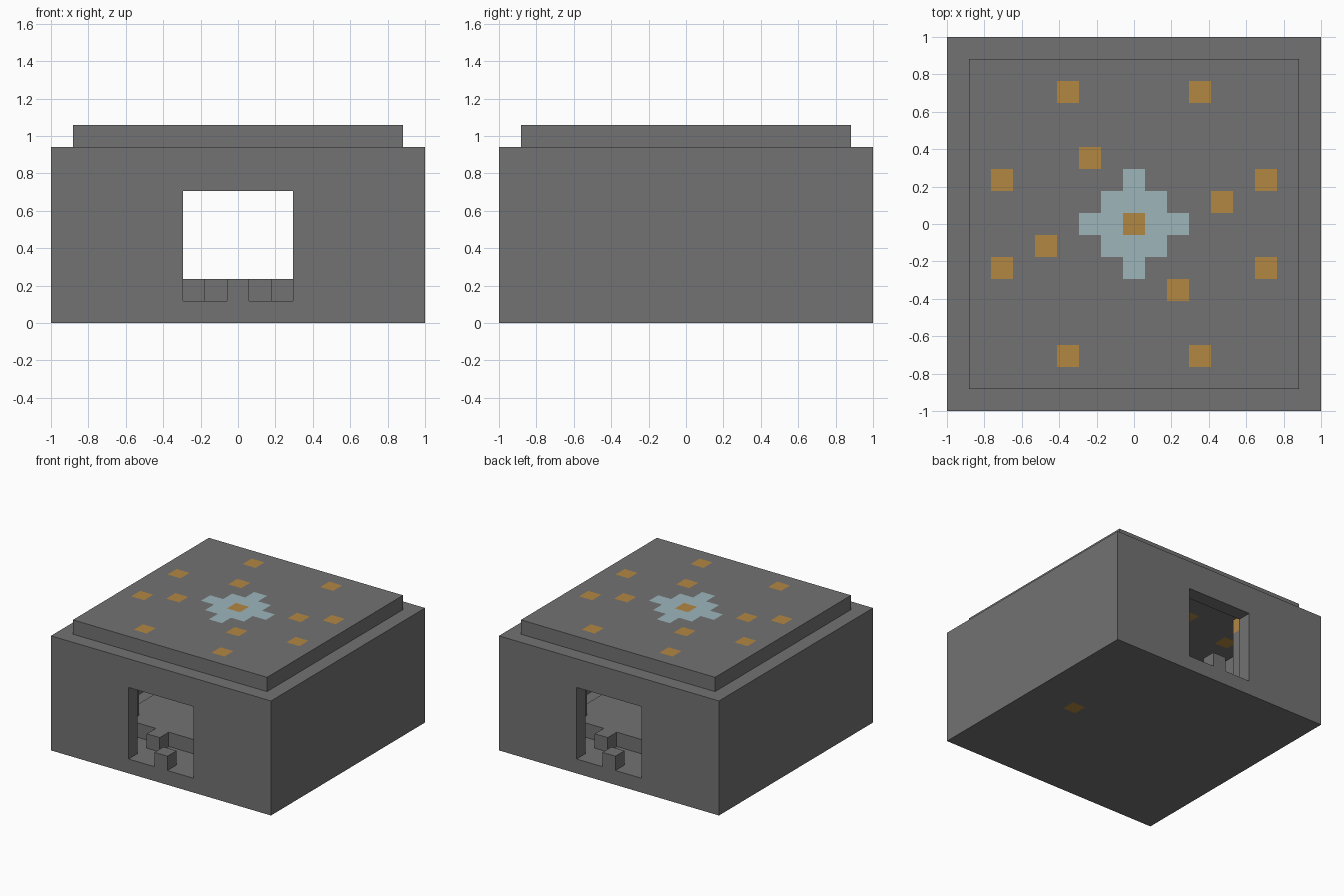
import bpy
import bmesh

cube = bpy.data.objects.get("Cube")
if cube:
    bpy.data.objects.remove(cube, do_unlink=True)

SIZE = 17            # building width in blocks
U = 2 / SIZE         # one block
MID = SIZE / 2


def material(name, rgb):
    m = bpy.data.materials.new(name)
    m.use_nodes = True
    color = (*rgb, 1)
    m.diffuse_color = color
    m.node_tree.nodes["Principled BSDF"].inputs["Base Color"].default_value = color
    return m


STONE = material("grey_stone", (0.17, 0.17, 0.17))
LAMP = material("amber_lamp", (0.45, 0.245, 0.055))
GLASS = material("pale_blue_glass", (0.34, 0.465, 0.50))


def finish(name, bm, mats):
    bmesh.ops.recalc_face_normals(bm, faces=bm.faces)
    mesh = bpy.data.meshes.new(name)
    bm.to_mesh(mesh)
    bm.free()
    for m in mats:
        mesh.materials.append(m)
    obj = bpy.data.objects.new(name, mesh)
    bpy.context.collection.objects.link(obj)
    return obj


def box(name, xs, ys, zs, mat=STONE):
    """Box given by its ranges in blocks, counted from the front corner."""
    bm = bmesh.new()
    bmesh.ops.create_cube(bm, size=1)
    for v in bm.verts:
        v.co.x = (xs[v.co.x > 0] - MID) * U
        v.co.y = (ys[v.co.y > 0] - MID) * U
        v.co.z = zs[v.co.z > 0] * U
    return finish(name, bm, [mat])


def tiled_slab(name, count, z, rule):
    """One-block-thick slab of square tiles, coloured by rule(column, row)."""
    bm = bmesh.new()
    bmesh.ops.create_grid(bm, x_segments=count, y_segments=count, size=count * U / 2)
    for v in bm.verts:
        v.co.z = z * U
    top = bmesh.ops.extrude_face_region(bm, geom=bm.faces[:], use_keep_orig=True)["geom"]
    for v in top:
        if isinstance(v, bmesh.types.BMVert):
            v.co.z += U
    bm.normal_update()
    for f in bm.faces:
        c = f.calc_center_median()
        if abs(f.normal.z) > 0.5:
            f.material_index = rule(round(c.x / U), round(c.y / U))
    return finish(name, bm, [STONE, LAMP, GLASS])


# Roof: lamps around a diamond skylight, point-symmetric about the centre
half = [(3, 6), (-3, 6), (6, 2), (-6, 2), (-2, 3), (4, 1)]
roof_lamps = {(0, 0)} | {(s * x, s * y) for x, y in half for s in (1, -1)}


def roof_rule(x, y):
    if (x, y) in roof_lamps:
        return 1
    return 2 if abs(x) + abs(y) <= 2 else 0


tiled_slab("roof", SIZE - 2, 8, roof_rule)

# Floor with a single sunken lamp
tiled_slab("floor", SIZE, 0, lambda x, y: 1 if (x, y) == (5, 0) else 0)

# Solid side walls
for side, x in (("right", 0), ("left", SIZE - 1)):
    box(side + "_wall", (x, x + 1), (0, SIZE), (1, 8))

# Front and back walls, each with a wide doorway and a threshold block
for end, y in (("front", 0), ("back", SIZE - 1)):
    ys = (y, y + 1)
    box(end + "_wall_right", (1, 6), ys, (1, 8))
    box(end + "_wall_left", (11, 16), ys, (1, 8))
    box(end + "_lintel", (6, 11), ys, (6, 8))
    box(end + "_threshold_block", (8, 9), ys, (1, 2))

# Raised platform inside, entry blocks and lamp-topped corner columns
box("platform", (3, 14), (3, 14), (1, 2))
for end, step_y, col_y in (("front", 2, 3), ("back", 14, 13)):
    for side, step_x, col_x in (("right", 6, 3), ("left", 10, 13)):
        tag = end + "_" + side
        box(tag + "_entry_block", (step_x, step_x + 1), (step_y, step_y + 1), (1, 2))
        cx, cy = (col_x, col_x + 1), (col_y, col_y + 1)
        box(tag + "_column", cx, cy, (2, 7))
        box(tag + "_column_lamp", cx, cy, (7, 8), LAMP)
